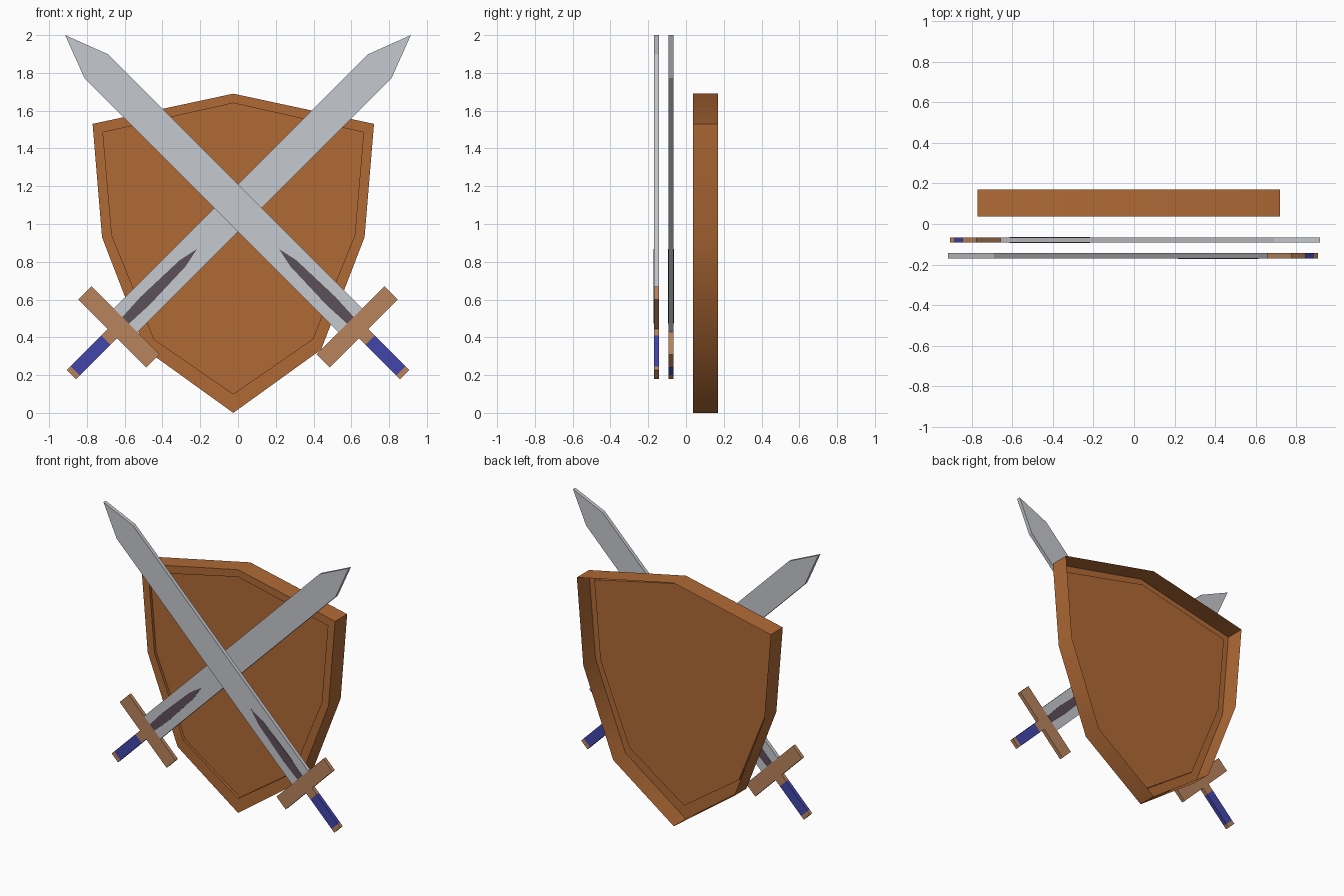
import bpy, bmesh, math

if "Cube" in bpy.data.objects:
    bpy.data.objects.remove(bpy.data.objects["Cube"])


def material(name, r, g, b):
    lin = [((c / 255 + 0.055) / 1.055) ** 2.4 for c in (r, g, b)]
    m = bpy.data.materials.new(name)
    m.diffuse_color = (*lin, 1)
    m.use_nodes = True
    m.node_tree.nodes["Principled BSDF"].inputs["Base Color"].default_value = m.diffuse_color
    return m


WOOD = material("shield_brown", 176, 106, 54)
STEEL = material("steel", 197, 200, 205)
TAN = material("guard_tan", 184, 132, 92)
BLUE = material("grip_blue", 66, 70, 168)
DARK = material("fuller_dark", 92, 80, 90)


def finish(bm, name, mat):
    me = bpy.data.meshes.new(name)
    bm.to_mesh(me)
    bm.free()
    ob = bpy.data.objects.new(name, me)
    bpy.context.collection.objects.link(ob)
    me.materials.append(mat)
    return ob


def slab(name, outline, y0, y1, mat):
    """Flat xz outline extruded from y0 to y1."""
    bm = bmesh.new()
    f = bm.faces.new([bm.verts.new((x, y0, z)) for x, z in outline])
    ext = bmesh.ops.extrude_face_region(bm, geom=[f])
    for v in ext["geom"]:
        if isinstance(v, bmesh.types.BMVert):
            v.co.y = y1
    bmesh.ops.recalc_face_normals(bm, faces=bm.faces[:])
    return finish(bm, name, mat)


# Shield: open-backed tray with a flat front rim and a slightly sunken panel
def shield_loop(bm, half, y):
    pts = half + [(-x, z) for x, z in half[-2:0:-1]]
    return [bm.verts.new((x - 0.025, y, z)) for x, z in pts]


outer = [(0, 1.69), (0.745, 1.53), (0.695, 0.93), (0.465, 0.335), (0, 0)]
inner = [(0, 1.64), (0.69, 1.485), (0.643, 0.94), (0.42, 0.39), (0, 0.10)]
bm = bmesh.new()
loops = [shield_loop(bm, outer, 0.17), shield_loop(bm, outer, 0.037),
         shield_loop(bm, inner, 0.037), shield_loop(bm, inner, 0.057)]
for a, b in zip(loops, loops[1:]):
    n = len(a)
    for i in range(n):
        j = (i + 1) % n
        bm.faces.new((a[i], a[j], b[j], b[i]))
panel = bm.faces.new(loops[-1])
bmesh.ops.recalc_face_normals(bm, faces=bm.faces[:])
panel.normal_update()
if panel.normal.y > 0:
    bmesh.ops.reverse_faces(bm, faces=bm.faces[:])
shield = finish(bm, "shield", WOOD)
bpy.context.view_layer.objects.active = shield
shield.select_set(True)
bpy.ops.object.shade_smooth_by_angle(angle=math.radians(45))


# Swords: s runs along the diagonal (x + z), d across it (z - x)
def sword(prefix, y0, y1, side):
    def pt(s, d):
        d += 1.085
        return (side * (s - d) / 2, (s + d) / 2)

    def bar(name, s0, s1, h, mat):
        slab(prefix + name, [pt(s0, -h), pt(s1, -h), pt(s1, h), pt(s0, h)], y0, y1, mat)

    # Blade with pointed end
    blade = [(-0.105, -0.125), (2.587, -0.125), (2.915, 0), (2.587, 0.125), (-0.105, 0.125)]
    slab(prefix + "blade", [pt(*p) for p in blade], y0, y1, STEEL)
    # Dark tapered fuller on both flats
    groove = [(-0.105, -0.035), (0.1, -0.045), (0.5, -0.032), (0.65, 0),
              (0.5, 0.032), (0.1, 0.045), (-0.105, 0.035)]
    slab(prefix + "fuller", [pt(*p) for p in groove], y0 - 0.002, y1 + 0.002, DARK)
    # Hilt
    bar("guard", -0.245, -0.105, 0.36, TAN)
    bar("collar", -0.315, -0.245, 0.048, TAN)
    bar("grip", -0.64, -0.315, 0.048, BLUE)
    bar("pommel", -0.68, -0.64, 0.048, TAN)


sword("front_sword_", -0.17, -0.144, -1)
sword("rear_sword_", -0.092, -0.066, 1)
